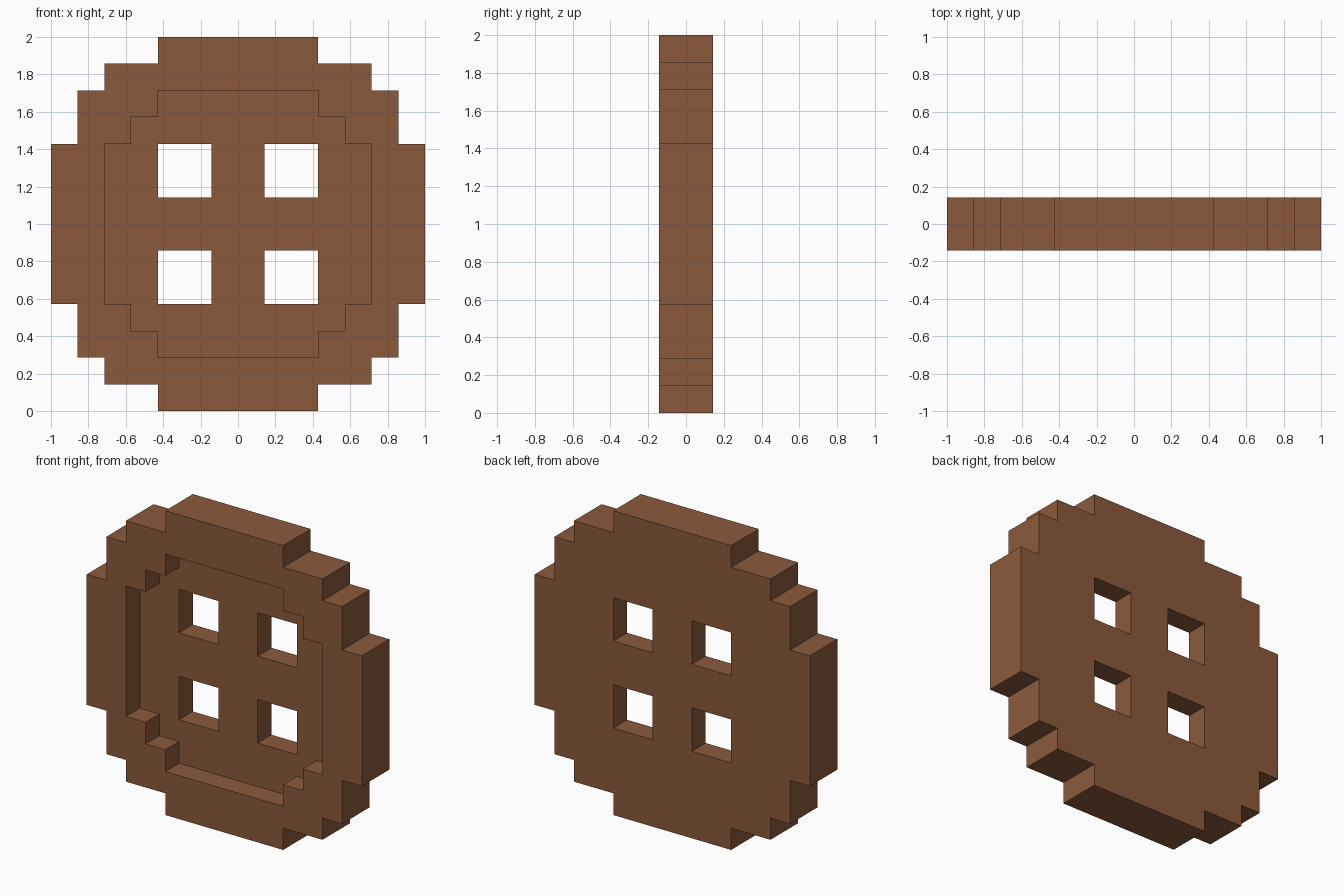
import bpy
import bmesh

cube = bpy.data.objects.get("Cube")
if cube:
    bpy.data.objects.remove(cube, do_unlink=True)

U = 1 / 7  # one block of the stepped design

brown = bpy.data.materials.new("button brown")
colour = (0.258, 0.102, 0.045, 1)
brown.diffuse_color = colour
brown.use_nodes = True
shader = next(n for n in brown.node_tree.nodes if n.type == 'BSDF_PRINCIPLED')
shader.inputs["Base Color"].default_value = colour
shader.inputs["Roughness"].default_value = 0.8


def stepped_ring(quarter):
    """Mirror one quarter of a stepped outline into a closed loop."""
    half = quarter + [(-x, z) for x, z in reversed(quarter)]
    return half + [(-x, -z) for x, z in half]


def slab(name, outline, y0, y1):
    """Extrude an outline in x and z from y0 to y1, all in blocks."""
    bm = bmesh.new()
    face = bm.faces.new([bm.verts.new((x * U, y0 * U, 1 + z * U)) for x, z in outline])
    ext = bmesh.ops.extrude_face_region(bm, geom=[face], use_keep_orig=True)
    moved = [g for g in ext["geom"] if isinstance(g, bmesh.types.BMVert)]
    bmesh.ops.translate(bm, verts=moved, vec=(0, (y1 - y0) * U, 0))
    bmesh.ops.recalc_face_normals(bm, faces=bm.faces[:])
    mesh = bpy.data.meshes.new(name)
    bm.to_mesh(mesh)
    bm.free()
    mesh.materials.append(brown)
    obj = bpy.data.objects.new(name, mesh)
    bpy.context.collection.objects.link(obj)
    return obj


# Round stepped body
body = slab("button_body", stepped_ring(
    [(7, 3), (6, 3), (6, 5), (5, 5), (5, 6), (3, 6), (3, 7)]), -1, 1)

# Front recess, leaving a raised rim
cutters = [slab("recess_cutter", stepped_ring(
    [(5, 3), (4, 3), (4, 4), (3, 4), (3, 5)]), -2, 0)]

# Four square thread holes
for sx in (-1, 1):
    for sz in (-1, 1):
        square = [(sx * a, sz * b) for a, b in ((1, 1), (3, 1), (3, 3), (1, 3))]
        cutters.append(slab("thread_hole_cutter", square, -2, 2))

# Cut the body, then discard the cutters
bpy.context.view_layer.objects.active = body
for cutter in cutters:
    cutter.hide_render = True
    mod = body.modifiers.new("cut", 'BOOLEAN')
    mod.operation = 'DIFFERENCE'
    mod.solver = 'EXACT'
    mod.object = cutter
    bpy.ops.object.modifier_apply(modifier=mod.name)
    bpy.data.objects.remove(cutter, do_unlink=True)
